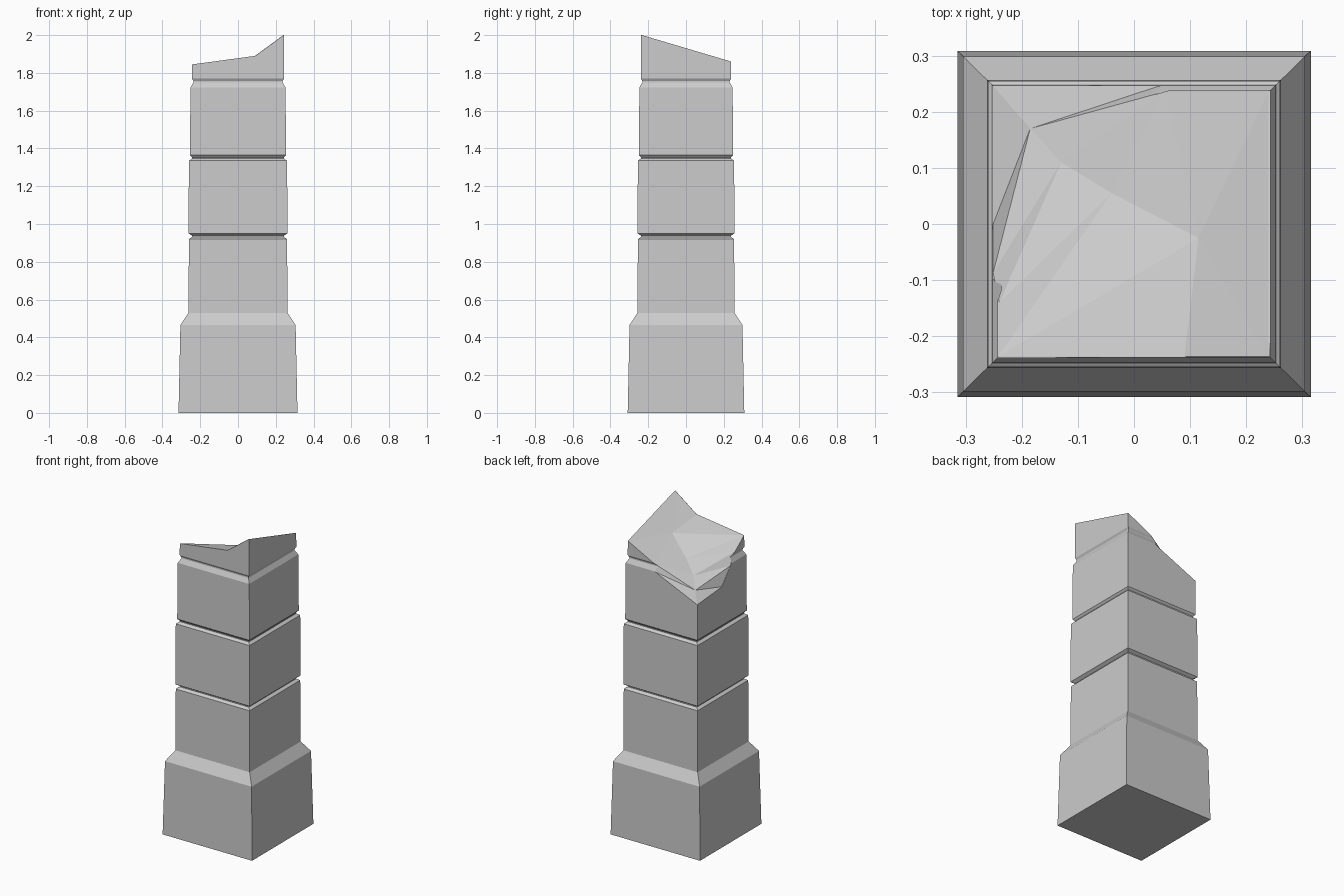
import bpy, bmesh

if "Cube" in bpy.data.objects:
    bpy.data.objects.remove(bpy.data.objects["Cube"])


def make_object(name, bm):
    bmesh.ops.recalc_face_normals(bm, faces=bm.faces[:])
    mesh = bpy.data.meshes.new(name)
    bm.to_mesh(mesh)
    bm.free()
    ob = bpy.data.objects.new(name, mesh)
    bpy.context.collection.objects.link(ob)
    return ob


# Pillar: stacked near-square rings (half width in x, height)
PROFILE = [(.315, 0), (.305, .465), (.262, .53), (.260, .92), (.243, .932),
           (.243, .938), (.262, .95), (.260, 1.335), (.243, 1.347), (.243, 1.353),
           (.254, 1.365), (.252, 1.722), (.236, 1.75), (.236, 1.757),
           (.2435, 1.77), (.2425, 2.1)]
bm = bmesh.new()
rings = []
for half, z in PROFILE:
    hy = half * .98
    rings.append([bm.verts.new((sx * half, sy * hy, z))
                  for sx, sy in ((-1, -1), (1, -1), (1, 1), (-1, 1))])
for a, b in zip(rings, rings[1:]):
    for i in range(4):
        j = (i + 1) % 4
        bm.faces.new((a[i], a[j], b[j], b[i]))
bm.faces.new(rings[0][::-1])
bm.faces.new(rings[-1])
pillar = make_object("broken_pillar", bm)

# Fracture surface: ten rim points, then four inner points
POINTS = [(-.242, -.236, 1.845), (.09, -.236, 1.89), (.24, -.236, 2.0),
          (.24, .236, 1.86), (.055, .236, 1.765), (.045, .246, 1.72),
          (-.251, .246, 1.59), (-.251, 0, 1.61), (-.251, -.087, 1.71),
          (-.24, -.14, 1.775),
          (.115, -.025, 1.845), (-.04, .055, 1.755), (-.13, .11, 1.69),
          (-.185, .17, 1.635)]
FACES = [(0, 1, 10), (1, 2, 10), (2, 3, 10), (10, 3, 4), (10, 4, 11),
         (11, 4, 12), (12, 4, 13), (4, 5, 13), (5, 6, 13), (6, 7, 13),
         (7, 8, 13), (8, 12, 13), (9, 12, 8), (9, 11, 12), (0, 11, 9), (0, 10, 11)]
RIM = 10


def push(c):
    return c + (.1 if c > .23 else -.1 if c < -.23 else 0)


bm = bmesh.new()
v = [bm.verts.new(p) for p in POINTS]
outer = [bm.verts.new((push(x), push(y), z)) for x, y, z in POINTS[:RIM]]
top = [bm.verts.new((o.co.x, o.co.y, 2.4)) for o in outer]
for f in FACES:
    bm.faces.new([v[i] for i in f])
for i in range(RIM):
    j = (i + 1) % RIM
    bm.faces.new((v[i], outer[i], outer[j]))
    bm.faces.new((v[i], outer[j], v[j]))
    bm.faces.new((outer[i], outer[j], top[j], top[i]))
bm.faces.new(top)
cutter = make_object("fracture_cutter", bm)
cutter.hide_render = True

# Break the top off
mod = pillar.modifiers.new("break", 'BOOLEAN')
mod.operation = 'DIFFERENCE'
mod.solver = 'EXACT'
mod.object = cutter
bpy.context.view_layer.objects.active = pillar
bpy.ops.object.modifier_apply(modifier=mod.name)
bpy.data.objects.remove(cutter)
